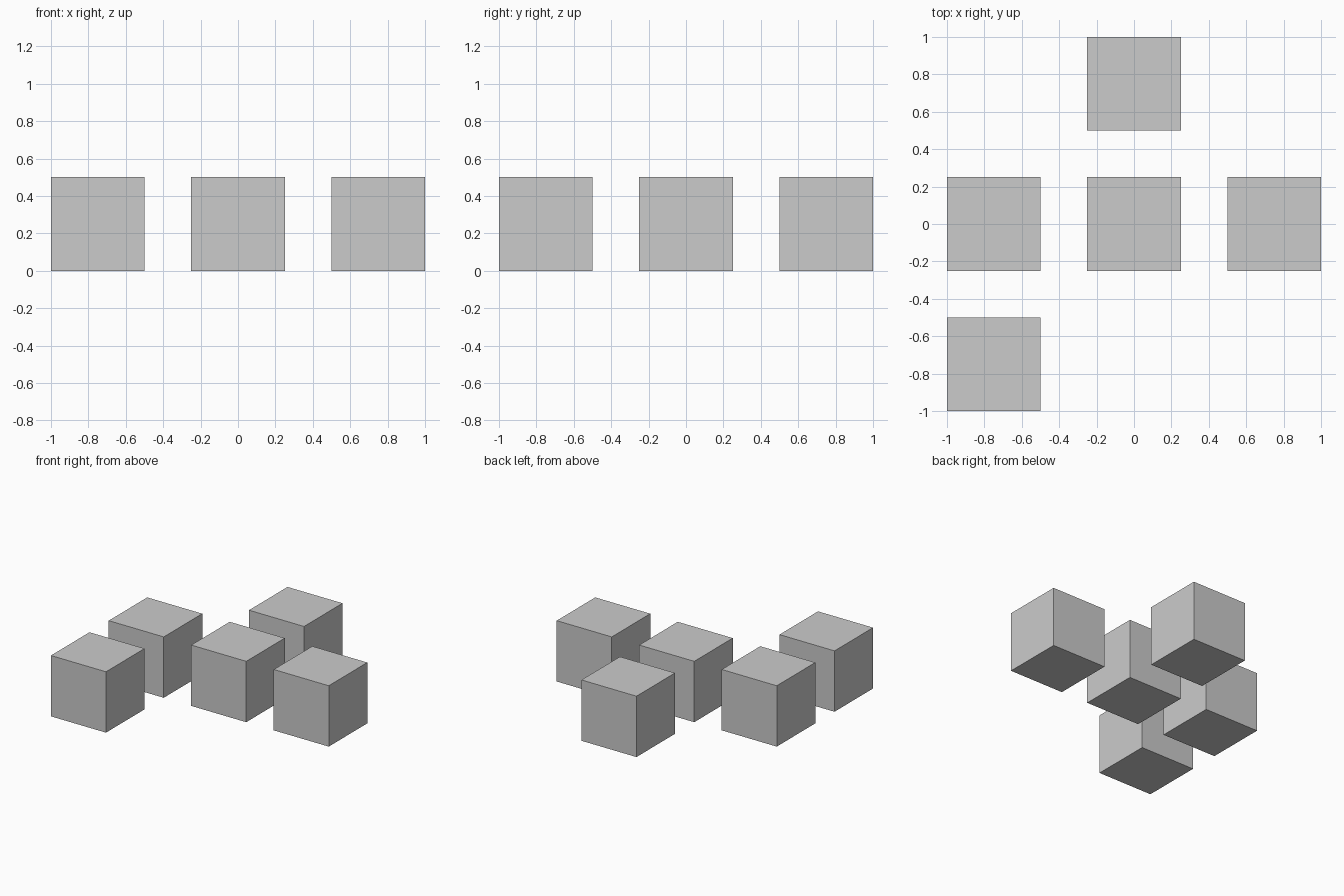
import bpy

if "Cube" in bpy.data.objects:
    bpy.data.objects.remove(bpy.data.objects["Cube"])

SIZE = 0.5    # cube edge
PITCH = 0.75  # grid spacing between cube centres

# Grid cells (column, row) occupied by a cube
CELLS = {
    "back_cube": (0, 1),
    "left_cube": (-1, 0),
    "centre_cube": (0, 0),
    "right_cube": (1, 0),
    "front_left_cube": (-1, -1),
}


def add_cube(name, col, row):
    bpy.ops.mesh.primitive_cube_add(
        size=SIZE, location=(col * PITCH, row * PITCH, SIZE / 2))
    bpy.context.object.name = name


# Five separate cubes standing on the floor
for name, (col, row) in CELLS.items():
    add_cube(name, col, row)
